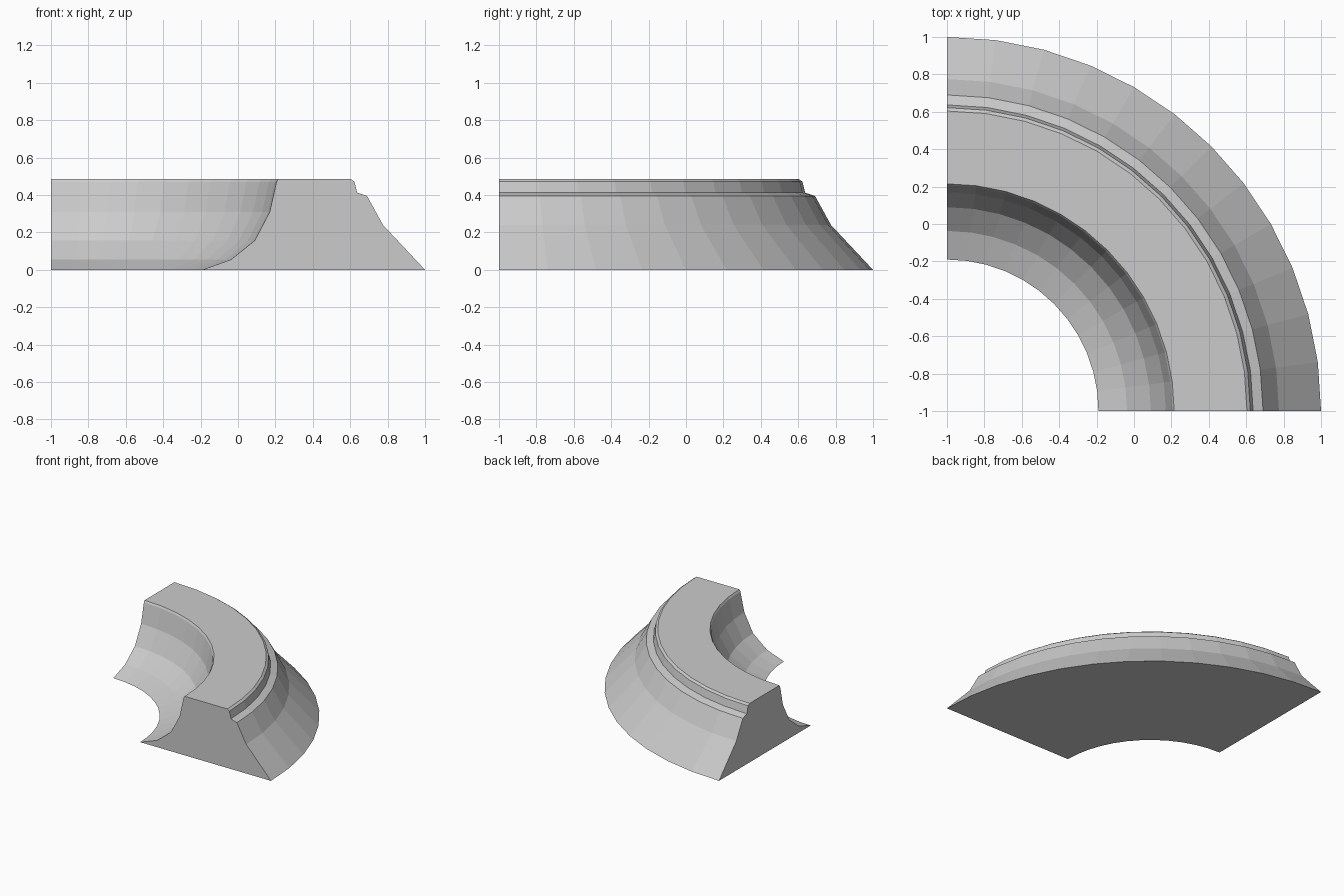
import bpy, bmesh, math
from mathutils import Vector

if "Cube" in bpy.data.objects:
    bpy.data.objects.remove(bpy.data.objects["Cube"])

# Plain stone grey
stone = bpy.data.materials.new("stone_grey")
stone.use_nodes = True
colour = (0.6, 0.6, 0.6, 1)
stone.diffuse_color = colour
stone.node_tree.nodes["Principled BSDF"].inputs["Base Color"].default_value = colour

# Cross-section as (radius, height): outer foot, ledge, flat top, concave inner side
profile = [(2.0, 0), (1.775, 0.24), (1.69, 0.395), (1.637, 0.413), (1.622, 0.472),
           (1.604, 0.485), (1.215, 0.485), (1.206, 0.47), (1.17, 0.31),
           (1.09, 0.157), (0.963, 0.055), (0.81, 0)]
corner = Vector((-1, -1, 0))

# Sweep the section a quarter turn around the corner
bm = bmesh.new()
verts = [bm.verts.new(corner + Vector((r, 0, z))) for r, z in profile]
edges = [bm.edges.new((a, b)) for a, b in zip(verts, verts[1:] + verts[:1])]
bmesh.ops.spin(bm, geom=verts + edges, cent=corner, axis=(0, 0, 1),
               angle=math.pi / 2, steps=12)

# Close both cut ends
bmesh.ops.holes_fill(bm, edges=[e for e in bm.edges if e.is_boundary], sides=0)
bmesh.ops.recalc_face_normals(bm, faces=bm.faces[:])

mesh = bpy.data.meshes.new("curved_wall_corner")
bm.to_mesh(mesh)
bm.free()
mesh.materials.append(stone)
wall = bpy.data.objects.new("curved_wall_corner", mesh)
bpy.context.collection.objects.link(wall)
